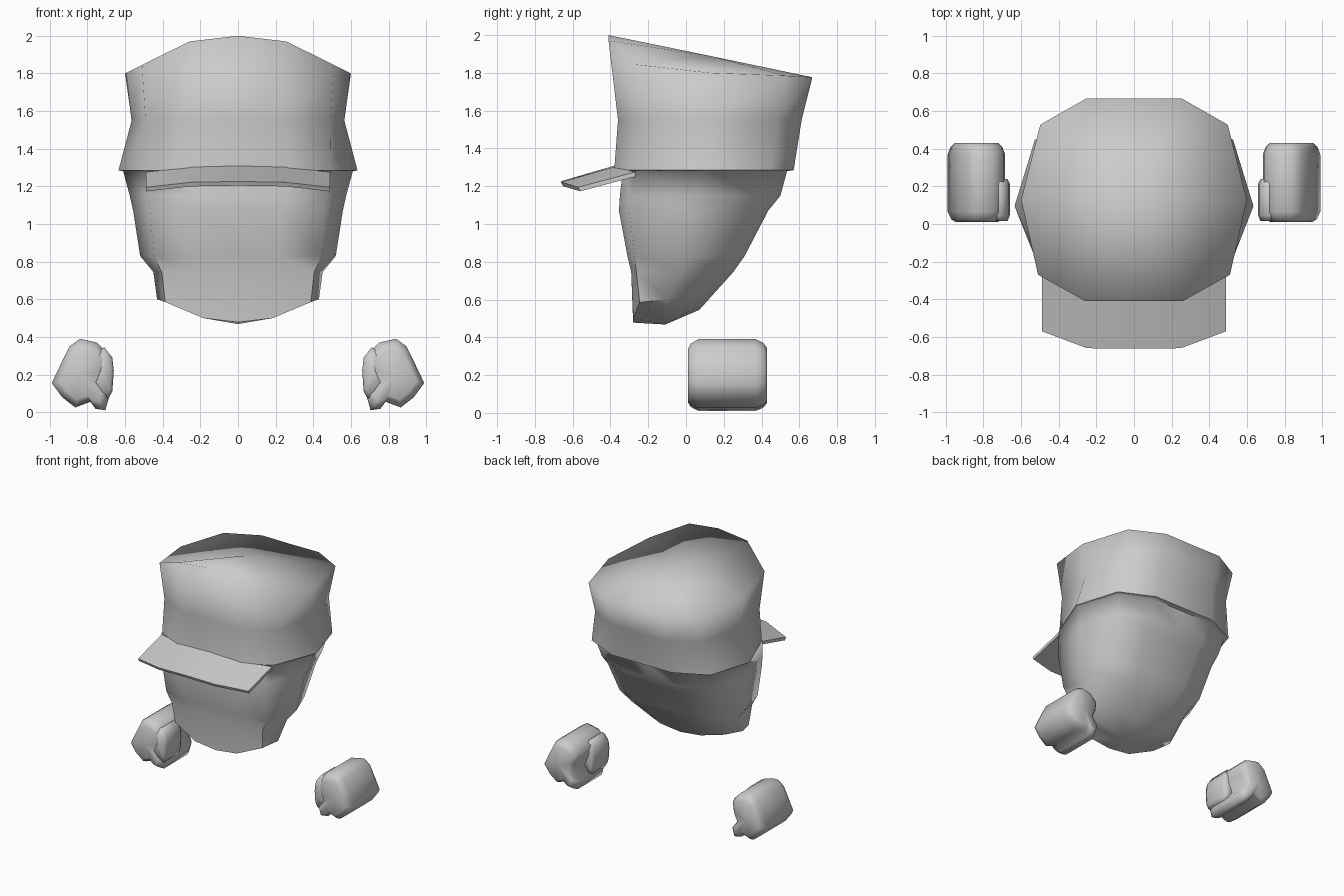
import bpy, bmesh, math

if "Cube" in bpy.data.objects:
    bpy.data.objects.remove(bpy.data.objects["Cube"])

grey = bpy.data.materials.new("plain_grey")
grey.diffuse_color = (0.6, 0.6, 0.6, 1)
grey.use_nodes = True
grey.node_tree.nodes["Principled BSDF"].inputs["Base Color"].default_value = grey.diffuse_color


def ring(w, front, back, zs, cx=0.84, cy=-0.74):
    """12-sided section, symmetric in x. zs: one height, or seven from front to back."""
    mid, r = (front + back) / 2, (back - front) / 2
    half = [(0, -1), (.43, -1), (cx, cy), (1, 0), (.83, .74), (.42, 1), (0, 1)]
    if not isinstance(zs, (list, tuple)):
        zs = [zs] * 7
    right = [(x * w, mid + y * r, z) for (x, y), z in zip(half, zs)]
    return right + [(-x, y, z) for x, y, z in right[-2:0:-1]]


def loft(name, rings, start=None, end=None, angle=180):
    """Skin closed rings; start/end are optional fan centres."""
    bm = bmesh.new()
    loops = [[bm.verts.new(p) for p in r] for r in rings]
    n = len(loops[0])
    for a, b in zip(loops, loops[1:]):
        for i in range(n):
            j = (i + 1) % n
            bm.faces.new((a[i], a[j], b[j], b[i]))
    for loop, centre in ((loops[0], start), (loops[-1], end)):
        if centre:
            c = bm.verts.new(centre)
            for i in range(n):
                bm.faces.new((loop[i], loop[(i + 1) % n], c))
    bmesh.ops.recalc_face_normals(bm, faces=bm.faces)
    me = bpy.data.meshes.new(name)
    bm.to_mesh(me)
    bm.free()
    me.materials.append(grey)
    me.shade_smooth()
    if angle < 180:
        me.set_sharp_from_angle(angle=math.radians(angle))
    ob = bpy.data.objects.new(name, me)
    bpy.context.collection.objects.link(ob)
    return ob


# Cap crown: hem, waist and slanted peaked top
hem = ring(.635, -.38, .57, 1.285, .78)
loft("cap_crown", [
    hem,
    ring(.565, -.36, .612, 1.55, .87),
    ring(.60, -.41, .668, [2.0, 1.97, 1.845, 1.80, 1.785, 1.777, 1.775], .85),
], end=(0, .127, 1.89))

# Head: narrow ledge under the hem, then tapering down to the chin
loft("head", [
    hem,
    ring(.61, -.335, .535, 1.28, .81, -.84),
    ring(.575, -.35, .50, 1.15, .83, -.86),
    ring(.557, -.355, .435, 1.07, .84, -.86),
    ring(.52, -.31, .31, .83, .86, -.88),
    ring(.45, -.29, .25, .745, .9, -.9),
    ring(.43, -.28, .07, [.478, .50, .585, .60, .60, .565, .545], .9, -.8),
], end=(0, -.11, .468), angle=65)

# Visor: thin curved plate, lofted across x
sections = [(-.49, -.27, 1.275, -.57, 1.195), (-.25, -.37, 1.305, -.66, 1.222),
            (0, -.375, 1.31, -.663, 1.226), (.25, -.37, 1.305, -.66, 1.222),
            (.49, -.27, 1.275, -.57, 1.195)]
plates = [[(x, yb, zb), (x, yf, zf), (x, yf + .01, zf - .022), (x, yb + .01, zb - .022)]
          for x, yb, zb, yf, zf in sections]
loft("visor", plates, start=(-.49, -.41, 1.225), end=(.49, -.41, 1.225), angle=40)

# Fists: curled-finger profile lofted along y with rounded ends, plus a thumb
fist = [(.84, .39), (.895, .35), (.93, .28), (.99, .155), (.935, .08), (.865, .025),
        (.785, .055), (.757, .018), (.705, .01), (.685, .08), (.735, .15), (.70, .23),
        (.69, .31), (.75, .37)]
thumb = [(.71, .345), (.77, .31), (.77, .12), (.69, .07), (.668, .11), (.66, .22), (.668, .29)]


def part(name, profile, stations, centre, side):
    cx, cz = centre
    rings = [[(side * (cx + (x - cx) * s), y, cz + (z - cz) * s) for x, z in profile]
             for y, s in stations]
    loft(name, rings, start=(side * cx, stations[0][0], cz), end=(side * cx, stations[-1][0], cz))


for side, label in ((1, "left"), (-1, "right")):
    part(label + "_fist", fist,
         [(.01, .74), (.025, .88), (.065, 1), (.37, 1), (.41, .9), (.43, .76)], (.835, .19), side)
    part(label + "_thumb", thumb,
         [(.015, .8), (.045, 1), (.215, 1), (.24, .8)], (.72, .2), side)
